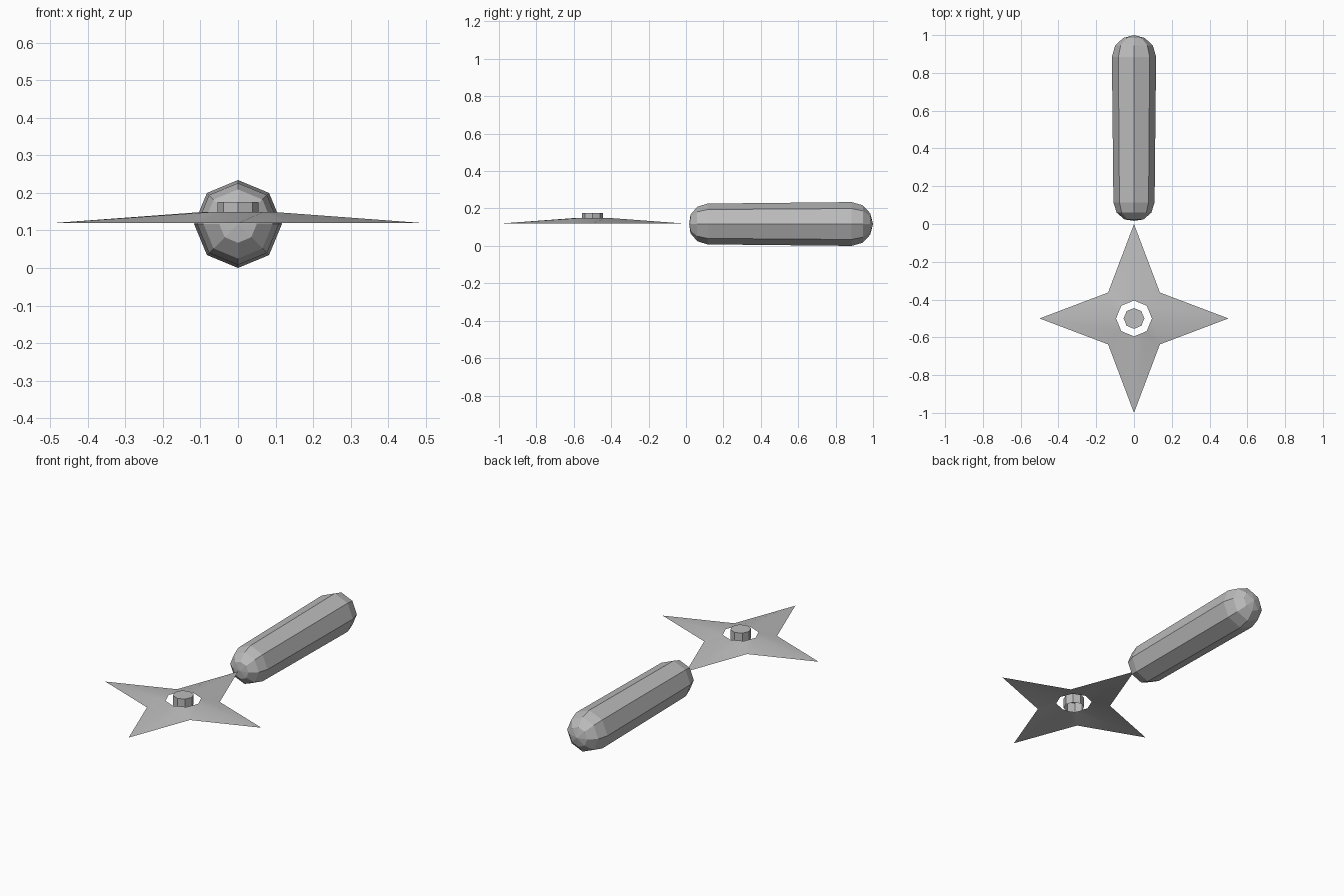
import bpy, bmesh
from math import cos, sin, tau

cube = bpy.data.objects.get("Cube")
if cube:
    bpy.data.objects.remove(cube, do_unlink=True)

SIDES = 8
STAR_Y = -0.5

grey = bpy.data.materials.new("plain_grey")
grey.use_nodes = True
grey.diffuse_color = (0.5, 0.5, 0.5, 1)
grey.node_tree.nodes["Principled BSDF"].inputs["Base Color"].default_value = grey.diffuse_color


def finish(name, bm, smooth=False):
    mesh = bpy.data.meshes.new(name)
    bm.to_mesh(mesh)
    bm.free()
    mesh.materials.append(grey)
    for poly in mesh.polygons:
        poly.use_smooth = smooth
    obj = bpy.data.objects.new(name, mesh)
    bpy.context.collection.objects.link(obj)
    return obj


def turn(i, r):
    return r * cos(tau * i / SIDES), r * sin(tau * i / SIDES)


def bridge(bm, a, b):
    for i in range(SIDES):
        j = (i + 1) % SIDES
        bm.faces.new((a[i], a[j], b[j], b[i]))


# Handle: eight-sided capsule along y, slightly fatter at the back (y, radius)
profile = [(0.024, 0.05), (0.06, 0.092), (0.115, 0.109),
           (0.885, 0.117), (0.945, 0.1), (0.985, 0.057)]
centre_z = 0.117
bm = bmesh.new()
rings = []
for y, r in profile:
    rings.append([bm.verts.new((px, y, centre_z + pz))
                  for px, pz in (turn(i, r) for i in range(SIDES))])
for a, b in zip(rings, rings[1:]):
    bridge(bm, a, b)
for ring, y in ((rings[0], 0.017), (rings[-1], 1.0)):
    pole = bm.verts.new((0, y, centre_z))
    for i in range(SIDES):
        bm.faces.new((ring[i], ring[(i + 1) % SIDES], pole))
bmesh.ops.recalc_face_normals(bm, faces=bm.faces)
finish("handle", bm)

# Throwing star: thin raised sheet with an octagonal hole
bm = bmesh.new()
outer, inner = [], []
for i in range(SIDES):
    x, y = turn(i, 0.5 if i % 2 == 0 else 0.194)
    outer.append(bm.verts.new((x, STAR_Y + y, 0.119)))
    x, y = turn(i, 0.095)
    inner.append(bm.verts.new((x, STAR_Y + y, 0.149)))
bridge(bm, outer, inner)
star = finish("star_blade", bm, smooth=True)

# Hub: short tube, capped on top and open below
bm = bmesh.new()
low, high = [[bm.verts.new((x, STAR_Y + y, z))
              for x, y in (turn(i, 0.055) for i in range(SIDES))]
             for z in (0.119, 0.176)]
bridge(bm, low, high)
bm.faces.new(high)
finish("hub", bm)
